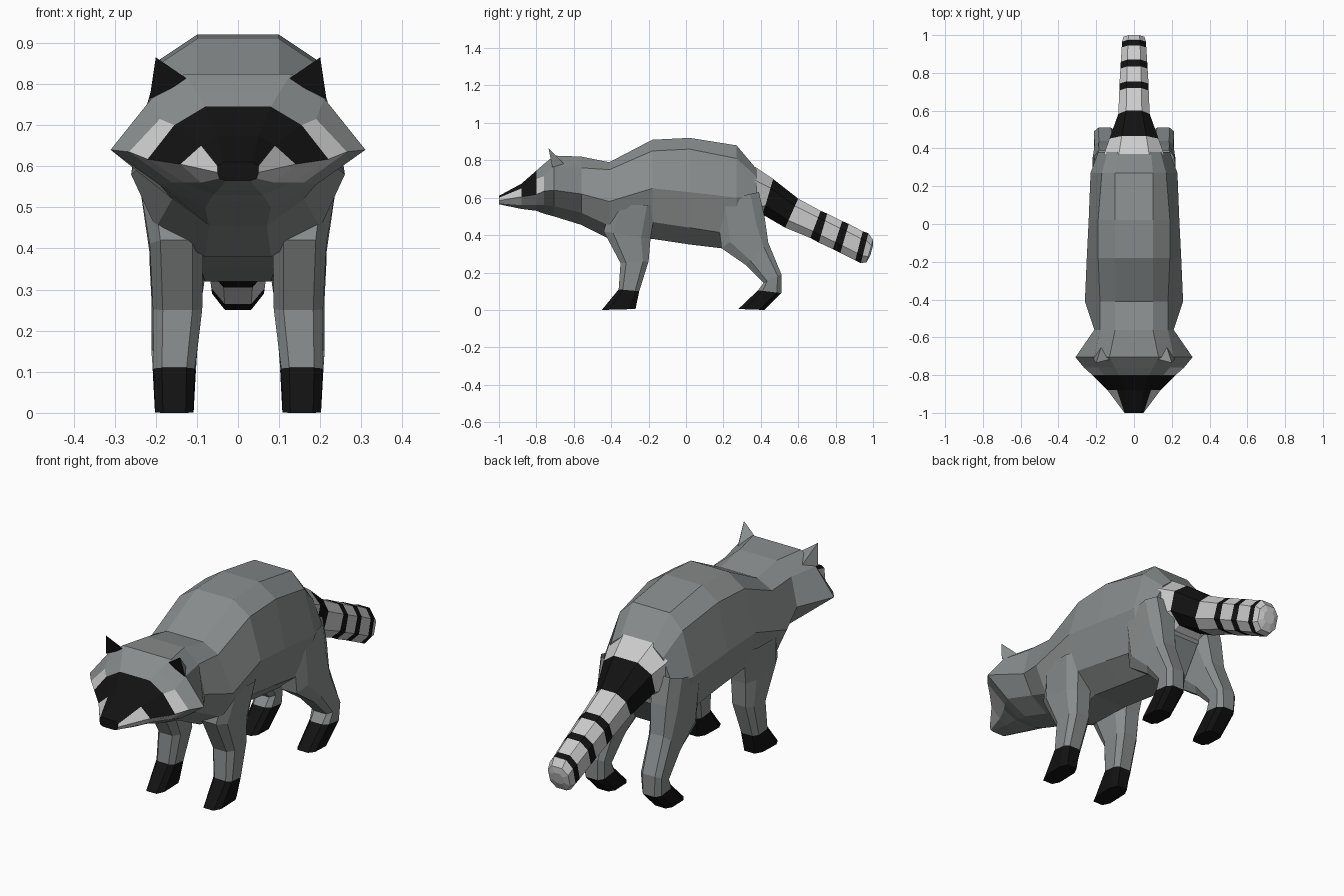
import bpy, bmesh
from mathutils import Vector

if "Cube" in bpy.data.objects:
    bpy.data.objects.remove(bpy.data.objects["Cube"])


def material(name, r, g, b):
    m = bpy.data.materials.new(name)
    m.diffuse_color = (r, g, b, 1)
    m.use_nodes = True
    m.node_tree.nodes["Principled BSDF"].inputs["Base Color"].default_value = m.diffuse_color
    return m


MATS = [material("grey_fur", .25, .265, .265),
        material("light_fur", .55, .55, .55),
        material("black_fur", .006, .006, .006)]
GREY, LIGHT, BLACK = 0, 1, 2


def finish(name, bm):
    bmesh.ops.recalc_face_normals(bm, faces=bm.faces)
    me = bpy.data.meshes.new(name)
    bm.to_mesh(me)
    bm.free()
    for m in MATS:
        me.materials.append(m)
    ob = bpy.data.objects.new(name, me)
    bpy.context.collection.objects.link(ob)
    return ob


def loft(name, rings, colour, start=None, end=None):
    """Skin a list of rings; start / end give the cap colour (None = open)."""
    bm = bmesh.new()
    vs = [[bm.verts.new(p) for p in r] for r in rings]
    n = len(vs[0])
    for i in range(len(vs) - 1):
        for j in range(n):
            k = (j + 1) % n
            f = bm.faces.new((vs[i][j], vs[i][k], vs[i + 1][k], vs[i + 1][j]))
            f.material_index = colour(i, j)
    for ring, c in ((vs[0], start), (vs[-1], end)):
        if c is not None:
            bm.faces.new(ring).material_index = c
    return finish(name, bm)


def section(y, *half):
    """Mirrored body cross-section from right-hand (x, z) points, top to bottom."""
    right = [(x, y, z) for x, z in half]
    return right + [(-x, y, z) for x, y, z in reversed(right)]


def band(top, bottom, xc, w, k=.5):
    """Chamfered ring spanning two (y, z) points, with half-width w."""
    a, b = Vector((0, *top)), Vector((0, *bottom))
    c, h = (a + b) / 2, (a - b) / 2
    shape = [(k, 1), (1, k), (1, -k), (k, -1), (-k, -1), (-1, -k), (-1, k), (-k, 1)]
    return [c + h * v + Vector((xc + w * u, 0, 0)) for u, v in shape]


# Body
neck = section(-.56, (.10, .82), (.18, .76), (.21, .62), (.16, .52), (.07, .455))
loft("body", [
    neck,
    section(-.41, (.10, .79), (.18, .75), (.26, .58), (.20, .45), (.08, .38)),
    section(-.18, (.10, .91), (.19, .85), (.25, .65), (.20, .47), (.09, .38)),
    section(.02, (.10, .92), (.19, .86), (.24, .63), (.19, .44), (.09, .35)),
    section(.27, (.10, .88), (.17, .81), (.23, .60), (.18, .40), (.08, .32)),
    section(.38, (.09, .75), (.14, .71), (.19, .60), (.15, .52), (.07, .47)),
], lambda i, j: GREY, end=GREY)


# Head with dark mask, light cheeks and snout sides
def face_colour(i, j):
    s = j if j <= 4 else 8 - j          # strip: -1 top, 0..3 sides, 4 bottom
    if i == 2 and s in (1, 2):
        return LIGHT
    if i == 3:
        return BLACK if s < 2 else LIGHT if s == 2 else GREY
    if i == 4:
        return BLACK if s < 1 else LIGHT if s < 3 else GREY
    return GREY


loft("head", [
    neck,
    section(-.705, (.13, .825), (.21, .765), (.31, .64), (.19, .555), (.08, .50)),
    section(-.76, (.10, .78), (.19, .715), (.265, .635), (.16, .56), (.07, .515)),
    section(-.80, (.08, .745), (.155, .70), (.22, .617), (.13, .56), (.06, .53)),
    section(-.88, (.05, .675), (.09, .65), (.14, .605), (.09, .56), (.05, .54)),
    section(-1.0, (.035, .61), (.05, .60), (.05, .585), (.045, .57), (.03, .565)),
], face_colour, end=BLACK)

# Striped tail with a light root
tail = [((.37, .765), (.36, .48), .16), ((.466, .70), (.41, .51), .13),
        ((.60, .595), (.53, .44), .083), ((.72, .53), (.665, .385), .078),
        ((.755, .515), (.71, .36), .077), ((.835, .475), (.785, .325), .072),
        ((.87, .46), (.825, .305), .07), ((.945, .42), (.905, .265), .065),
        ((.975, .41), (.935, .25), .063), ((1.0, .375), (.965, .255), .055),
        ((1.0, .345), (.985, .29), .03)]
stripes = (1, 3, 5, 7)
loft("tail", [band(t, b, 0, w) for t, b, w in tail],
     lambda i, j: BLACK if i in stripes else LIGHT, end=LIGHT)

# Legs: front point, back point, centre x, half-width
front = [((-.40, .56), (-.16, .56), .155, .085), ((-.44, .42), (-.19, .38), .15, .065),
         ((-.35, .25), (-.20, .26), .147, .06), ((-.36, .11), (-.25, .10), .155, .05),
         ((-.45, .0), (-.27, .005), .155, .046)]
rear = [((.16, .58), (.39, .63), .135, .085), ((.19, .33), (.42, .50), .145, .07),
        ((.32, .24), (.44, .36), .15, .06), ((.415, .145), (.51, .19), .155, .056),
        ((.385, .105), (.51, .09), .155, .052), ((.28, .005), (.42, .0), .155, .047)]
for side, s in (("right", 1), ("left", -1)):
    for part, rows in (("front", front), ("rear", rear)):
        last = len(rows) - 2
        loft(f"{part}_leg_{side}", [band(a, b, s * x, w, .6) for a, b, x, w in rows],
             lambda i, j: BLACK if i == last else GREY, end=BLACK)

    # Pointed ear, dark in front
    bm = bmesh.new()
    tip, a, b, c = [bm.verts.new((s * x, y, z)) for x, y, z in (
        (.20, -.735, .865), (.12, -.715, .81), (.215, -.715, .765), (.17, -.64, .77))]
    bm.faces.new((tip, a, b)).material_index = BLACK
    for f in ((tip, b, c), (tip, c, a), (a, c, b)):
        bm.faces.new(f)
    finish(f"ear_{side}", bm)
